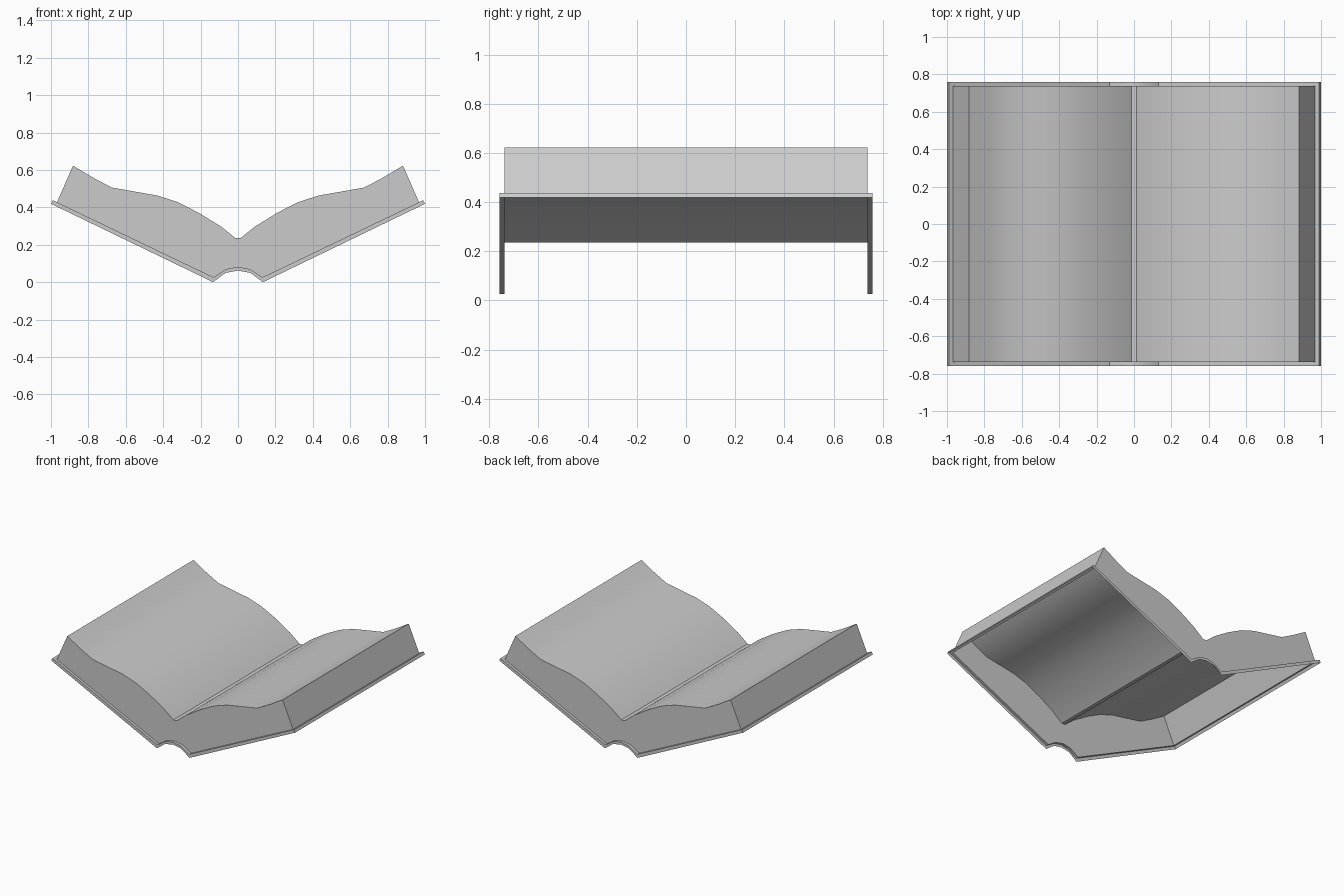
import bpy, bmesh, math

if "Cube" in bpy.data.objects:
    bpy.data.objects.remove(bpy.data.objects["Cube"])

PAGE_Y, RIM_Y = 0.738, 0.758


def mirror(half):
    """Full left-to-right profile from a right half listed from the centre outwards."""
    return [(-x, z) for x, z in reversed(half) if x > 0] + half


def loft(bm, a, b):
    """Quads between two rows of vertices."""
    for i in range(len(a) - 1):
        bm.faces.new((a[i], a[i + 1], b[i + 1], b[i]))


def row(bm, profile, y):
    return [bm.verts.new((x, y, z)) for x, z in profile]


def finish(bm, name):
    bmesh.ops.remove_doubles(bm, verts=bm.verts, dist=1e-5)
    bmesh.ops.recalc_face_normals(bm, faces=bm.faces)
    mesh = bpy.data.meshes.new(name)
    bm.to_mesh(mesh)
    bm.free()
    ob = bpy.data.objects.new(name, mesh)
    bpy.context.collection.objects.link(ob)
    bpy.ops.object.select_all(action='DESELECT')
    ob.select_set(True)
    bpy.context.view_layer.objects.active = ob
    bpy.ops.object.shade_smooth_by_angle(angle=math.radians(25))
    return ob


# Half profiles (x, z)
page_top = mirror([(0.013, 0.235), (0.09, 0.297), (0.21, 0.371), (0.32, 0.427),
                   (0.43, 0.463), (0.55, 0.484), (0.675, 0.506), (0.775, 0.559),
                   (0.882, 0.623)])
spine = [(0, 0.082), (0.063, 0.070), (0.131, 0.026)]
page_base = mirror(spine + [(0.968, 0.427)])
rim_top = mirror(spine + [(0.990, 0.438)])
rim_low = mirror([(0, 0.062), (0.066, 0.050), (0.133, 0.0), (1.0, 0.419)])

# Page block: wavy top, end walls and front/back walls, open underneath
bm = bmesh.new()
tops, bases = [], []
for y in (-PAGE_Y, PAGE_Y):
    tops.append(row(bm, page_top, y))
    bases.append(row(bm, page_base, y))
    bm.faces.new(tops[-1] + bases[-1][::-1])
loft(bm, *tops)
for e in (0, -1):
    bm.faces.new((tops[0][e], tops[1][e], bases[1][e], bases[0][e]))
finish(bm, "page_block")

# Cover rim: narrow ledge around the pages with a short skirt
bm = bmesh.new()
rows = []
for s in (-1, 1):
    inner = row(bm, page_base, s * PAGE_Y)
    outer = row(bm, rim_top, s * RIM_Y)
    low = row(bm, rim_low, s * RIM_Y)
    loft(bm, inner, outer)
    loft(bm, outer, low)
    rows.append((inner, outer, low))
for e in (0, -1):
    loft(bm, [r[e] for r in rows[0]], [r[e] for r in rows[1]])
finish(bm, "cover_rim")
